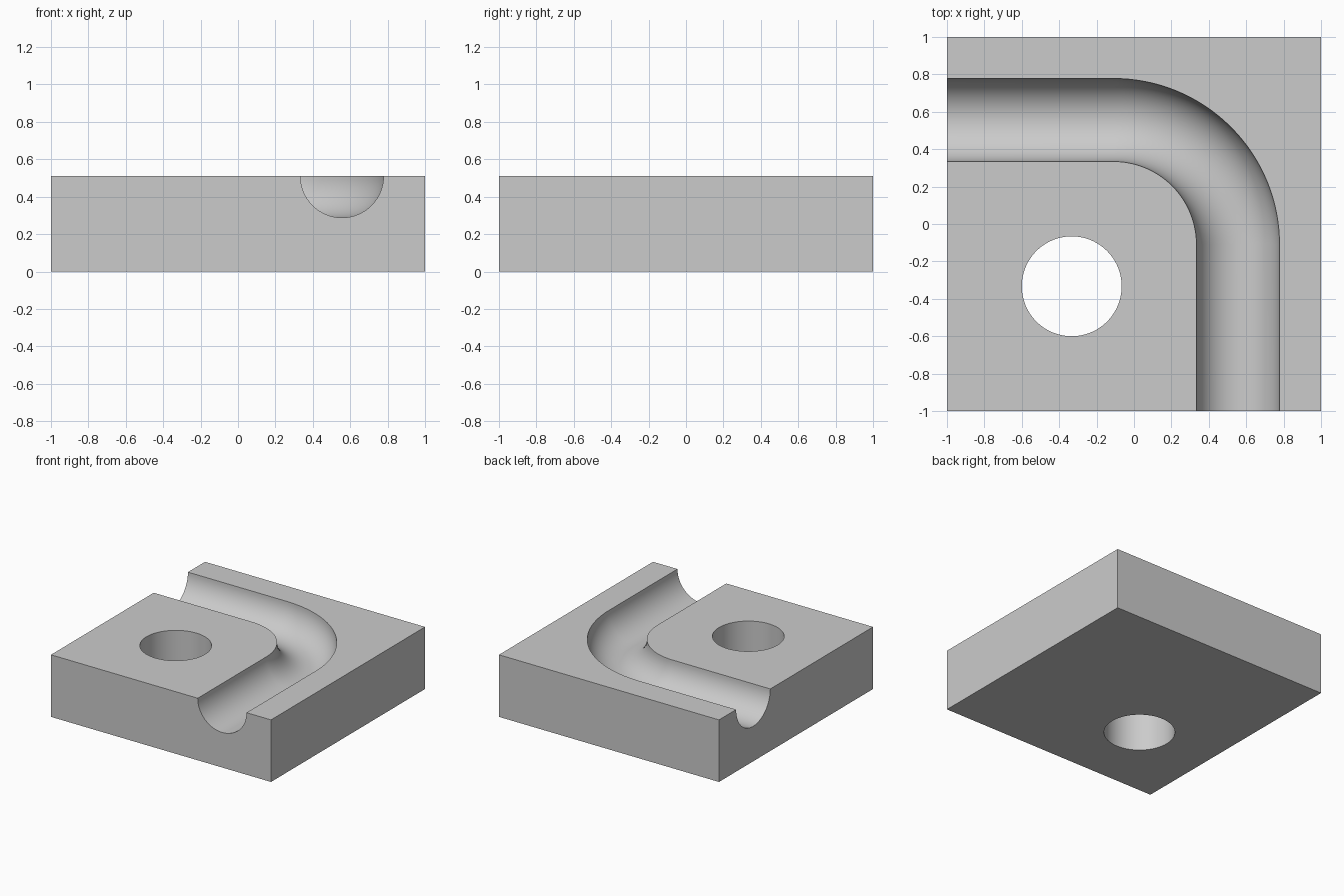
import bpy
import bmesh
from math import cos, sin, pi
from mathutils import Vector

HEIGHT = 0.51
GROOVE_RADIUS = 0.222
BEND_CENTRE = -0.11
BEND_RADIUS = 0.666

if "Cube" in bpy.data.objects:
    bpy.data.objects.remove(bpy.data.objects["Cube"], do_unlink=True)

grey = bpy.data.materials.new("plain grey")
grey.use_nodes = True
colour = (0.6, 0.6, 0.6, 1)
grey.diffuse_color = colour
grey.node_tree.nodes["Principled BSDF"].inputs["Base Color"].default_value = colour


def sweep_cutter(name, path, profile):
    """Sweep a closed profile (side, height) along (position, side direction) stations."""
    bm = bmesh.new()
    rings = [[bm.verts.new(pos + side * s + Vector((0, 0, h))) for s, h in profile]
             for pos, side in path]
    for a, b in zip(rings, rings[1:]):
        for i in range(len(profile)):
            j = (i + 1) % len(profile)
            bm.faces.new((a[i], a[j], b[j], b[i]))
    bm.faces.new(rings[0])
    bm.faces.new(rings[-1])
    bmesh.ops.recalc_face_normals(bm, faces=bm.faces)
    mesh = bpy.data.meshes.new(name)
    bm.to_mesh(mesh)
    bm.free()
    obj = bpy.data.objects.new(name, mesh)
    bpy.context.collection.objects.link(obj)
    return obj


# Square block
bpy.ops.mesh.primitive_cube_add(size=1, location=(0, 0, HEIGHT / 2))
block = bpy.context.object
block.name = "grooved_block"
block.scale = (2, 2, HEIGHT)
bpy.ops.object.transform_apply(location=True, rotation=False, scale=True)
block.data.materials.append(grey)

# Half-round channel: straight, quarter bend, straight
steps = 48
lane = BEND_CENTRE + BEND_RADIUS
path = [(Vector((lane, -1.2, HEIGHT)), Vector((1, 0, 0)))]
for i in range(steps + 1):
    a = pi / 2 * i / steps
    side = Vector((cos(a), sin(a), 0))
    path.append((Vector((BEND_CENTRE, BEND_CENTRE, HEIGHT)) + side * BEND_RADIUS, side))
path.append((Vector((-1.2, lane, HEIGHT)), Vector((0, 1, 0))))
profile = [(GROOVE_RADIUS * cos(pi + pi * i / 32), GROOVE_RADIUS * sin(pi + pi * i / 32))
           for i in range(33)]
profile += [(GROOVE_RADIUS, 0.2), (-GROOVE_RADIUS, 0.2)]
channel = sweep_cutter("channel_cutter", path, profile)

# Round through hole
bpy.ops.mesh.primitive_cylinder_add(vertices=96, radius=0.267, depth=2,
                                    location=(-0.333, -0.333, HEIGHT / 2))
hole = bpy.context.object
hole.name = "hole_cutter"

# Cut the block, then discard the cutters
bpy.ops.object.select_all(action="DESELECT")
block.select_set(True)
bpy.context.view_layer.objects.active = block
for cutter in (channel, hole):
    cutter.hide_render = True
    cut = block.modifiers.new(cutter.name, "BOOLEAN")
    cut.operation = "DIFFERENCE"
    cut.solver = "EXACT"
    cut.object = cutter
    bpy.ops.object.modifier_apply(modifier=cut.name)
    bpy.data.objects.remove(cutter, do_unlink=True)

# Smooth curved walls with crisp rims
bpy.ops.object.shade_smooth_by_angle(angle=pi / 6)
